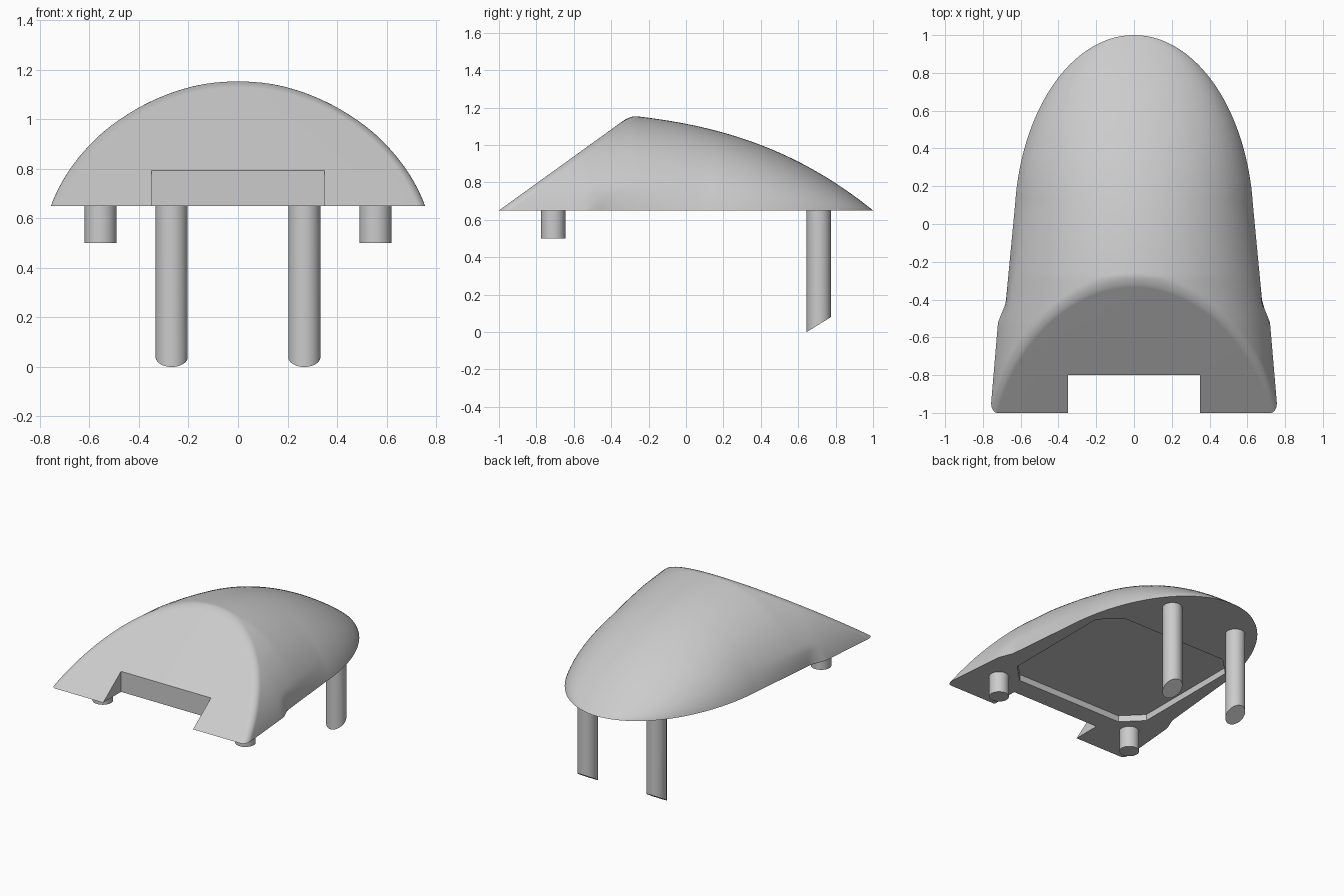
import bpy, bmesh, math
from mathutils import Vector

cube = bpy.data.objects.get("Cube")
if cube:
    bpy.data.objects.remove(cube, do_unlink=True)

BASE = 0.65      # height of the flat underside
RINGS, SIDES = 110, 64

grey = bpy.data.materials.new("light_grey")
grey.use_nodes = True
grey.diffuse_color = (0.6, 0.6, 0.6, 1)
grey.node_tree.nodes["Principled BSDF"].inputs["Base Color"].default_value = (0.6, 0.6, 0.6, 1)


def make_object(name, bm):
    bmesh.ops.recalc_face_normals(bm, faces=bm.faces)
    mesh = bpy.data.meshes.new(name)
    bm.to_mesh(mesh)
    bm.free()
    mesh.materials.append(grey)
    obj = bpy.data.objects.new(name, mesh)
    bpy.context.collection.objects.link(obj)
    return obj


def select(obj):
    bpy.ops.object.select_all(action='DESELECT')
    obj.select_set(True)
    bpy.context.view_layer.objects.active = obj


def smooth(obj):
    select(obj)
    bpy.ops.object.shade_smooth_by_angle(angle=math.radians(30))


def prism(name, outline, z0, z1):
    bm = bmesh.new()
    face = bm.faces.new([bm.verts.new((x, y, z0)) for x, y in outline])
    new = bmesh.ops.extrude_face_region(bm, geom=[face])["geom"]
    top = [v for v in new if isinstance(v, bmesh.types.BMVert)]
    bmesh.ops.translate(bm, verts=top, vec=(0, 0, z1 - z0))
    return make_object(name, bm)


def lerp(a, b, t):
    return a + (b - a) * t


# Hull shape: height along the spine and half width along the length
def height(y):
    d = max(0, y + 0.28)
    return max(0, 0.505 - 0.11 * d - 0.12 * d**2 - 0.08 * d**3)


def half_width(y, v):
    if y > 0.1:
        return 0.633 * math.sqrt(max(0, 1 - y * y))
    if y < -0.52:
        return lerp(0.755, 0.72, (y + 0.93) / 0.41)
    # Shallow pinch along the lower edge behind the flared front
    pinch = min((y + 0.52) / 0.1, (0.1 - y) / 0.52)
    return lerp(0.72, 0.63, (y + 0.52) / 0.62) - 0.026 * pinch * max(0, 1 - v / 0.12)


# Shell: slanted rings lofted from the sloping front face to the tail point
def build_shell():
    bm = bmesh.new()
    rings = []
    start = math.asin(0.2)
    for i in range(RINGS + 1):
        u = i / RINGS
        t = u * u * (3 - 2 * u)
        b, top = lerp(-1, 1, t), lerp(-0.3, 1, t)
        h_top = height(top)
        e = max(0, 1 - (b + 1) / 0.06)
        shrink = 1 - 0.05 * (1 - math.sqrt(1 - e * e))    # rounded front rim
        ring = []
        for j in range(SIDES + 1):
            phi = lerp(start, math.pi - start, j / SIDES)
            f = max(0, 1.25 * math.sin(phi) - 0.25)
            v = f * h_top
            y = lerp(b, top, f * shrink)
            g = min(1, v / max(height(y), 1e-6))
            x = half_width(y, v) * math.sqrt(max(0, 1 - ((g + 0.25) / 1.25)**2)) / 0.98
            x = math.copysign(x, math.cos(phi)) if j != SIDES // 2 else 0
            ring.append(bm.verts.new((x * shrink, y, BASE + v * shrink)))
        rings.append(ring)
    for r, s in zip(rings, rings[1:]):
        for j in range(SIDES):
            bm.faces.new((r[j], r[j + 1], s[j + 1], s[j]))
    bm.faces.new(rings[0])
    bm.faces.new([r[0] for r in rings] + [r[-1] for r in reversed(rings[:-1])])
    bmesh.ops.remove_doubles(bm, verts=bm.verts, dist=0.0002)
    return make_object("shell", bm)


shell = build_shell()

# Front notch and the clipped-corner recess in the underside
notch = prism("notch_cutter", [(-0.35, -1.2), (0.35, -1.2), (0.35, -0.8), (-0.35, -0.8)], 0.4, 1.4)
half = [(0.42, -0.66), (0.55, -0.53), (0.55, 0.27), (0.42, 0.4)]
recess = prism("recess_cutter", half + [(-x, y) for x, y in reversed(half)], 0.5, BASE + 0.045)
for cutter in (notch, recess):
    mod = shell.modifiers.new("cut", 'BOOLEAN')
    mod.operation = 'DIFFERENCE'
    mod.solver = 'EXACT'
    mod.object = cutter
    select(shell)
    bpy.ops.object.modifier_apply(modifier=mod.name)
    bpy.data.objects.remove(cutter, do_unlink=True)
smooth(shell)


# Round posts, with an optional slanted lower end
def post(name, x, y, z0, rise=0):
    bm = bmesh.new()
    top, r = BASE + 0.03, 0.065
    bmesh.ops.create_cone(bm, cap_ends=True, segments=40, radius1=r, radius2=r, depth=top - z0)
    bmesh.ops.translate(bm, verts=bm.verts, vec=Vector((x, y, (top + z0) / 2)))
    for v in bm.verts:
        if v.co.z < BASE:
            v.co.z += rise * (v.co.y - y + r) / (2 * r)
    smooth(make_object(name, bm))


for side, sx in (("left", 1), ("right", -1)):
    post("front_peg_" + side, 0.555 * sx, -0.71, 0.5)
    post("rear_leg_" + side, 0.268 * sx, 0.71, 0, 0.08)
